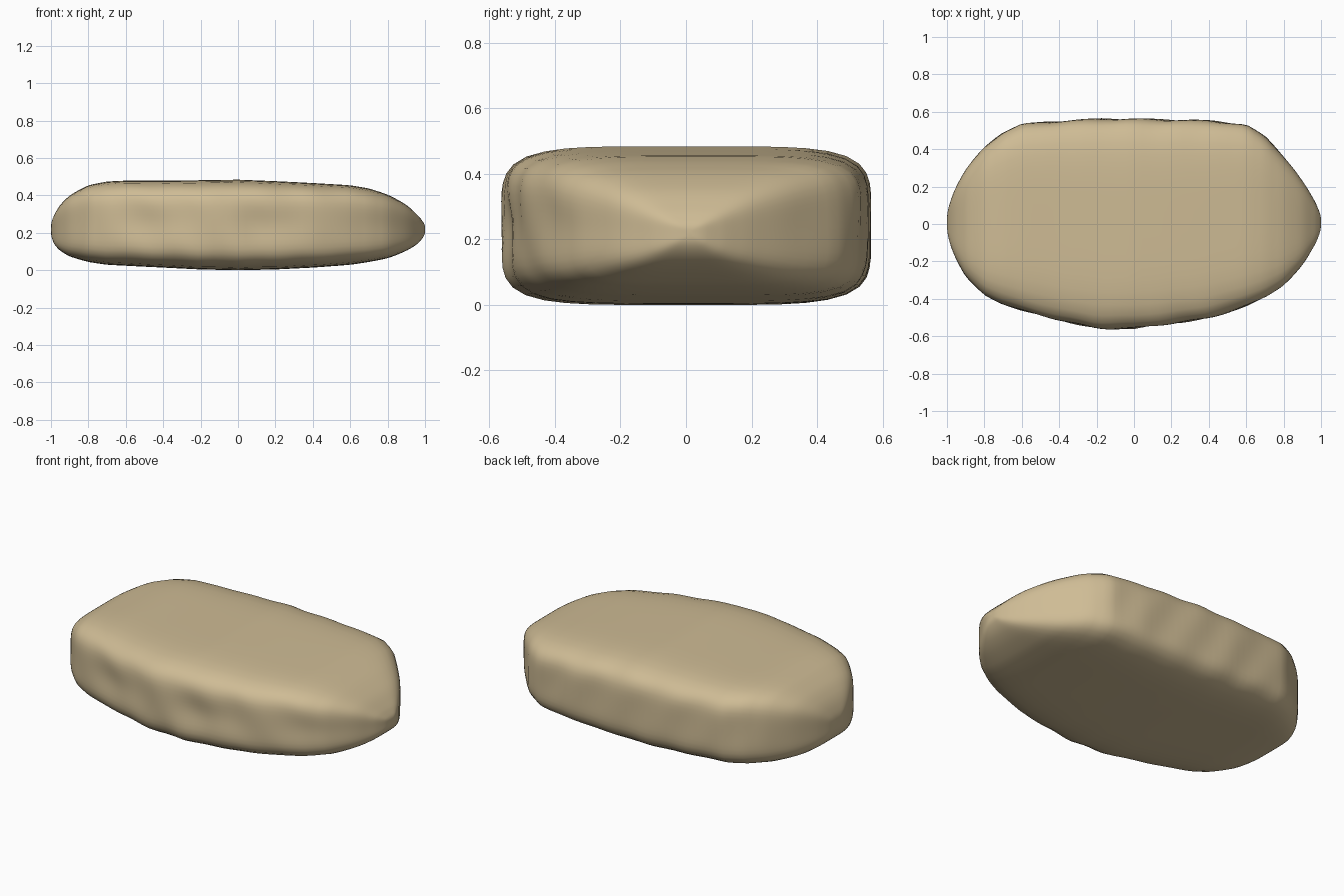
import bpy, bmesh, math

if "Cube" in bpy.data.objects:
    bpy.data.objects.remove(bpy.data.objects["Cube"])

# Stations along the length: x, front y, back y, bottom z, top z
STATIONS = [
    (-1.00, 0.00, 0.02, 0.215, 0.235), (-0.985, -0.10, 0.11, 0.15, 0.295),
    (-0.95, -0.19, 0.20, 0.11, 0.355), (-0.90, -0.28, 0.29, 0.08, 0.405),
    (-0.80, -0.38, 0.41, 0.05, 0.46), (-0.70, -0.43, 0.49, 0.035, 0.48),
    (-0.60, -0.465, 0.535, 0.03, 0.485), (-0.40, -0.52, 0.55, 0.02, 0.485),
    (-0.20, -0.56, 0.562, 0.01, 0.487), (0.00, -0.562, 0.562, 0.006, 0.49),
    (0.20, -0.54, 0.557, 0.01, 0.482), (0.40, -0.505, 0.553, 0.02, 0.472),
    (0.60, -0.44, 0.53, 0.035, 0.46), (0.70, -0.395, 0.47, 0.05, 0.443),
    (0.80, -0.33, 0.36, 0.07, 0.41), (0.90, -0.22, 0.23, 0.11, 0.355),
    (0.95, -0.14, 0.15, 0.14, 0.31), (0.985, -0.07, 0.08, 0.175, 0.27),
    (1.00, 0.00, 0.02, 0.215, 0.235),
]
RINGS, SIDES, POWER = 72, 64, 5.0


def section(x):
    """Interpolate the stations in angle space so the ends stay round."""
    t = math.acos(max(-1, min(1, -x)))
    for a, b in zip(STATIONS, STATIONS[1:]):
        ta, tb = math.acos(-a[0]), math.acos(-b[0])
        if t <= tb + 1e-9:
            f = (t - ta) / (tb - ta)
            return [p + (q - p) * f for p, q in zip(a[1:], b[1:])]
    return STATIONS[-1][1:]


def spow(v, p):
    return math.copysign(abs(v) ** p, v)


# Rounded-rectangle rings lofted from tip to tip
bm = bmesh.new()
rings = []
for i in range(RINGS + 1):
    x = -math.cos(math.pi * i / RINGS)
    y0, y1, z0, z1 = section(x)
    fade = 1 - x * x
    ring = []
    for j in range(SIDES):
        a = 2 * math.pi * j / SIDES
        c, s = math.cos(a), math.sin(a)
        # even spacing around the superellipse
        r = (abs(c) ** POWER + abs(s) ** POWER) ** (-1 / POWER)
        u, v = r * c, r * s
        y = (y0 + y1) / 2 + u * (y1 - y0) / 2
        z = (z0 + z1) / 2 + v * (z1 - z0) / 2
        # slight waviness of the rim and shallow scallops on the front
        rim = min(abs(u), 1) ** 6
        y += 0.004 * fade * rim * math.sin(21 * x + 3 * v)
        z += 0.004 * fade * abs(v) * rim * math.sin(27 * x + 2 * u)
        if u < -0.8:
            y += 0.008 * fade * math.exp(-(v / 0.4) ** 2) * (1 + math.sin(10 * x))
        ring.append(bm.verts.new((x, y, z)))
    rings.append(ring)
for ra, rb in zip(rings, rings[1:]):
    for j in range(SIDES):
        k = (j + 1) % SIDES
        bm.faces.new((ra[j], ra[k], rb[k], rb[j]))
bm.faces.new(rings[0])
bm.faces.new(rings[-1])
bmesh.ops.recalc_face_normals(bm, faces=bm.faces)

# Stand the body on the ground
low = min(v.co.z for v in bm.verts)
for v in bm.verts:
    v.co.z -= low
for f in bm.faces:
    f.smooth = True

mesh = bpy.data.meshes.new("stone_body")
bm.to_mesh(mesh)
bm.free()
body = bpy.data.objects.new("stone_body", mesh)
bpy.context.collection.objects.link(body)

sand = bpy.data.materials.new("sand tan")
sand.diffuse_color = (0.62, 0.50, 0.30, 1)
sand.use_nodes = True
sand.node_tree.nodes["Principled BSDF"].inputs["Base Color"].default_value = sand.diffuse_color
mesh.materials.append(sand)
